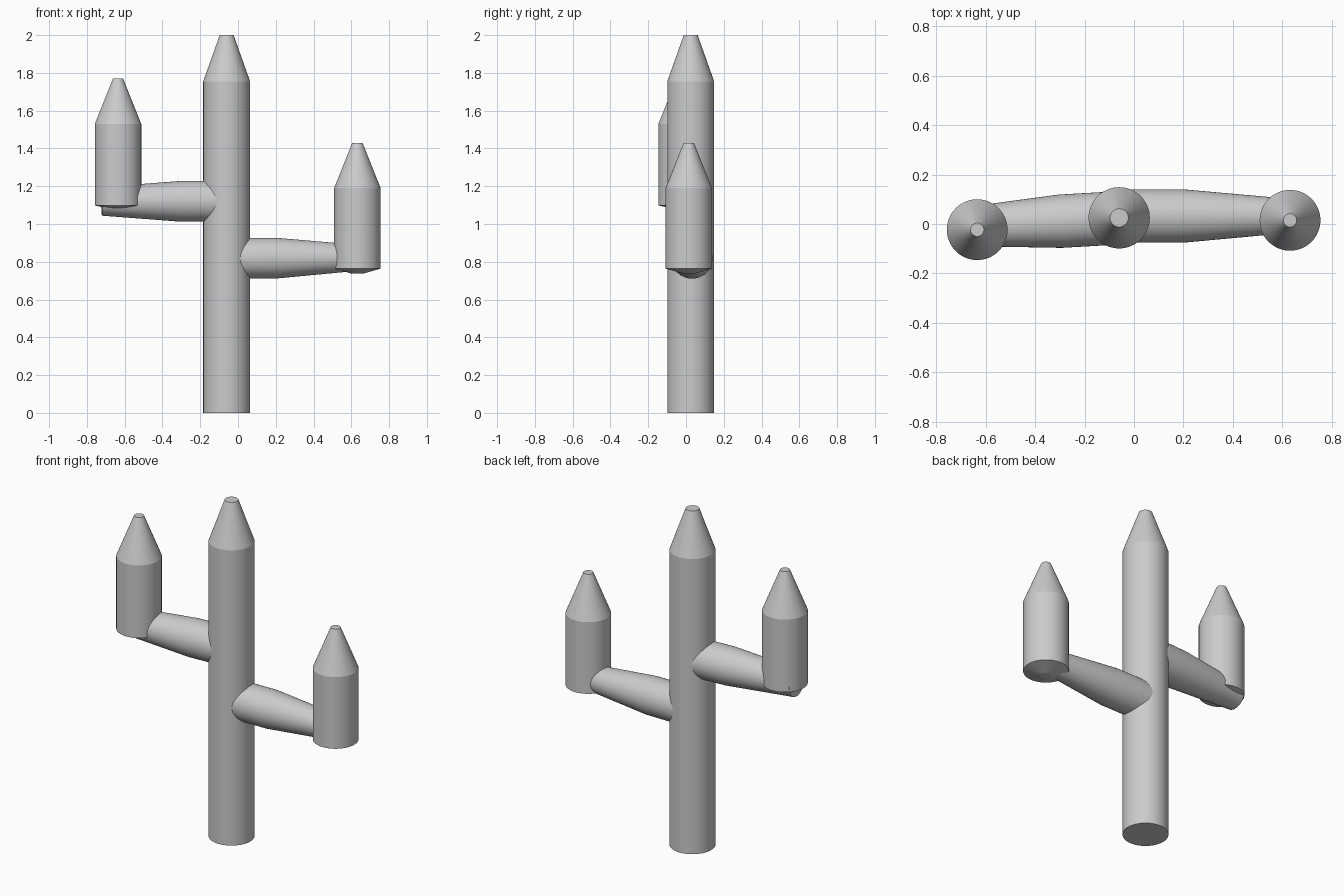
import bpy, bmesh, math
from mathutils import Vector

if "Cube" in bpy.data.objects:
    bpy.data.objects.remove(bpy.data.objects["Cube"])

SIDES = 64


def lathe(name, base, direction, profile):
    """Closed solid of stacked rings; profile = (distance along axis, radius)."""
    rot = Vector(direction).to_track_quat('Z', 'Y')
    bm = bmesh.new()
    rings = []
    for h, r in profile:
        ring = []
        for i in range(SIDES):
            a = 2 * math.pi * i / SIDES
            p = Vector((r * math.cos(a), r * math.sin(a), h))
            ring.append(bm.verts.new(Vector(base) + rot @ p))
        rings.append(ring)
    for low, high in zip(rings, rings[1:]):
        for i in range(SIDES):
            j = (i + 1) % SIDES
            bm.faces.new((low[i], low[j], high[j], high[i]))
    bm.faces.new(rings[0][::-1])
    bm.faces.new(rings[-1])
    mesh = bpy.data.meshes.new(name)
    bm.to_mesh(mesh)
    bm.free()
    obj = bpy.data.objects.new(name, mesh)
    bpy.context.collection.objects.link(obj)
    bpy.ops.object.select_all(action='DESELECT')
    obj.select_set(True)
    bpy.context.view_layer.objects.active = obj
    bpy.ops.object.shade_smooth_by_angle(angle=math.radians(8))
    return obj


def branch(name, start, end, bend, r0, r1):
    """Sideways limb: straight up to the bend distance, then tapering."""
    axis = Vector(end) - Vector(start)
    lathe(name, start, axis, [(0, r0), (bend, r0), (axis.length, r1)])


UP = (0, 0, 1)

# Trunk with blunt cone tip
lathe("trunk", (-0.06, 0.025, 0), UP, [(0, 0.124), (1.755, 0.124), (2.0, 0.037)])

# Upright arms: shallow cone underside, cylinder, blunt cone tip
lathe("left_upright", (-0.635, -0.023, 0), UP,
      [(1.079, 0.035), (1.098, 0.123), (1.53, 0.123), (1.77, 0.027)])
lathe("right_upright", (0.632, 0.015, 0), UP,
      [(0.737, 0.03), (0.764, 0.123), (1.19, 0.123), (1.43, 0.027)])

# Tapered side branches
branch("left_branch", (-0.06, 0.025, 1.12), (-0.72, -0.013, 1.12), 0.24, 0.108, 0.076)
branch("right_branch", (-0.06, 0.032, 0.818), (0.62, 0.033, 0.821), 0.26, 0.108, 0.07)
